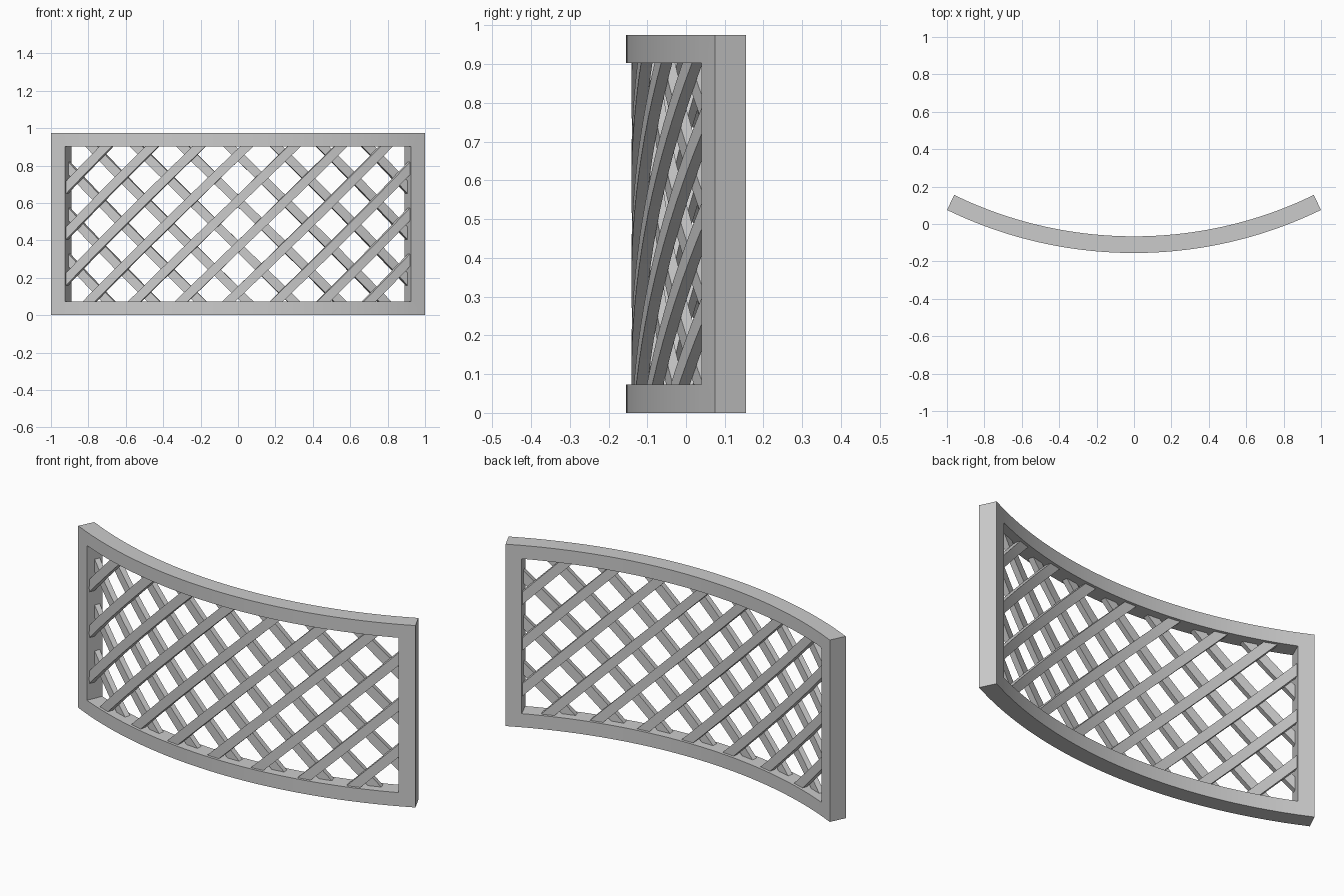
import bpy, bmesh, math

if "Cube" in bpy.data.objects:
    bpy.data.objects.remove(bpy.data.objects["Cube"])

# Curved panel dimensions (arc seen from above, convex towards the front)
R_OUT, R_IN = 2.289, 2.200
R_MID = 2.245
CENTRE_Y = 2.134
HALF = 0.4521          # half angle of the whole panel
HALF_OPEN = 0.4160     # half angle of the opening
Z_LOW, Z_HIGH, HEIGHT = 0.073, 0.903, 0.975
Z_MID = 0.489

grey = bpy.data.materials.new("plain grey")
grey.diffuse_color = (0.6, 0.6, 0.6, 1)
grey.use_nodes = True
grey.node_tree.nodes["Principled BSDF"].inputs["Base Color"].default_value = grey.diffuse_color


def bend(angle, z, r):
    return (r * math.sin(angle), CENTRE_Y - r * math.cos(angle), z)


def finish(bm, name):
    bmesh.ops.recalc_face_normals(bm, faces=bm.faces)
    me = bpy.data.meshes.new(name)
    bm.to_mesh(me)
    bm.free()
    me.materials.append(grey)
    ob = bpy.data.objects.new(name, me)
    bpy.context.collection.objects.link(ob)
    bpy.context.view_layer.objects.active = ob
    ob.select_set(True)
    bpy.ops.object.shade_smooth_by_angle(angle=math.radians(30))
    ob.select_set(False)


# Frame: one layer of cells with the opening left out, given thickness
def build_frame():
    bm = bmesh.new()
    n = 48
    angles = [-HALF] + [-HALF_OPEN + 2 * HALF_OPEN * i / n for i in range(n + 1)] + [HALF]
    zs = [0, Z_LOW, Z_HIGH, HEIGHT]
    front = [[bm.verts.new(bend(a, z, R_OUT)) for z in zs] for a in angles]
    back = [[bm.verts.new(bend(a, z, R_IN)) for z in zs] for a in angles]
    cols = len(angles) - 1
    solid = lambda i, j: 0 <= i < cols and 0 <= j < 3 and not (j == 1 and 0 < i < cols - 1)
    for i in range(cols):
        for j in range(3):
            if not solid(i, j):
                continue
            corners = [(i, j), (i + 1, j), (i + 1, j + 1), (i, j + 1)]
            sides = [(i, j - 1), (i + 1, j), (i, j + 1), (i - 1, j)]
            for grid in (front, back):
                bm.faces.new([grid[a][b] for a, b in corners])
            for k in range(4):
                if not solid(*sides[k]):
                    (a, b), (c, d) = corners[k], corners[(k + 1) % 4]
                    bm.faces.new([front[a][b], front[c][d], back[c][d], back[a][b]])
    loose = [v for v in bm.verts if not v.link_faces]
    bmesh.ops.delete(bm, geom=loose, context='VERTS')
    finish(bm, "frame")


# Lattice layer: parallel diagonal slats whose ends sit inside the frame
def build_layer(name, direction, r_front, r_back):
    bm = bmesh.new()
    step_s, step_z, width, embed = 0.252, 0.2455, 0.048, 0.024
    slope = step_z / step_s
    s_lim = HALF_OPEN * R_MID + embed
    length = math.hypot(1, slope)
    ns, nz = -slope / length * width / 2, 1 / length * width / 2
    for k in range(-8, 8):
        offset = (k + 0.5) * step_z
        s0 = max(-s_lim, (Z_LOW - embed - Z_MID - offset) / slope)
        s1 = min(s_lim, (Z_HIGH + embed - Z_MID - offset) / slope)
        if s1 - s0 < 0.08:
            continue
        rings = []
        n = max(3, int((s1 - s0) / 0.05))
        for i in range(n + 1):
            s = s0 + (s1 - s0) * i / n
            z = Z_MID + offset + slope * s
            rings.append([bm.verts.new(bend(direction * (s + e * ns) / R_MID, z + e * nz, r))
                          for e, r in ((-1, r_front), (1, r_front), (1, r_back), (-1, r_back))])
        for a, b in zip(rings, rings[1:]):
            for j in range(4):
                m = (j + 1) % 4
                bm.faces.new([a[j], a[m], b[m], b[j]])
        bm.faces.new(rings[0])
        bm.faces.new(rings[-1])
    finish(bm, name)


build_frame()
build_layer("front_slats", 1, 2.275, 2.2455)
build_layer("back_slats", -1, 2.2445, 2.215)
